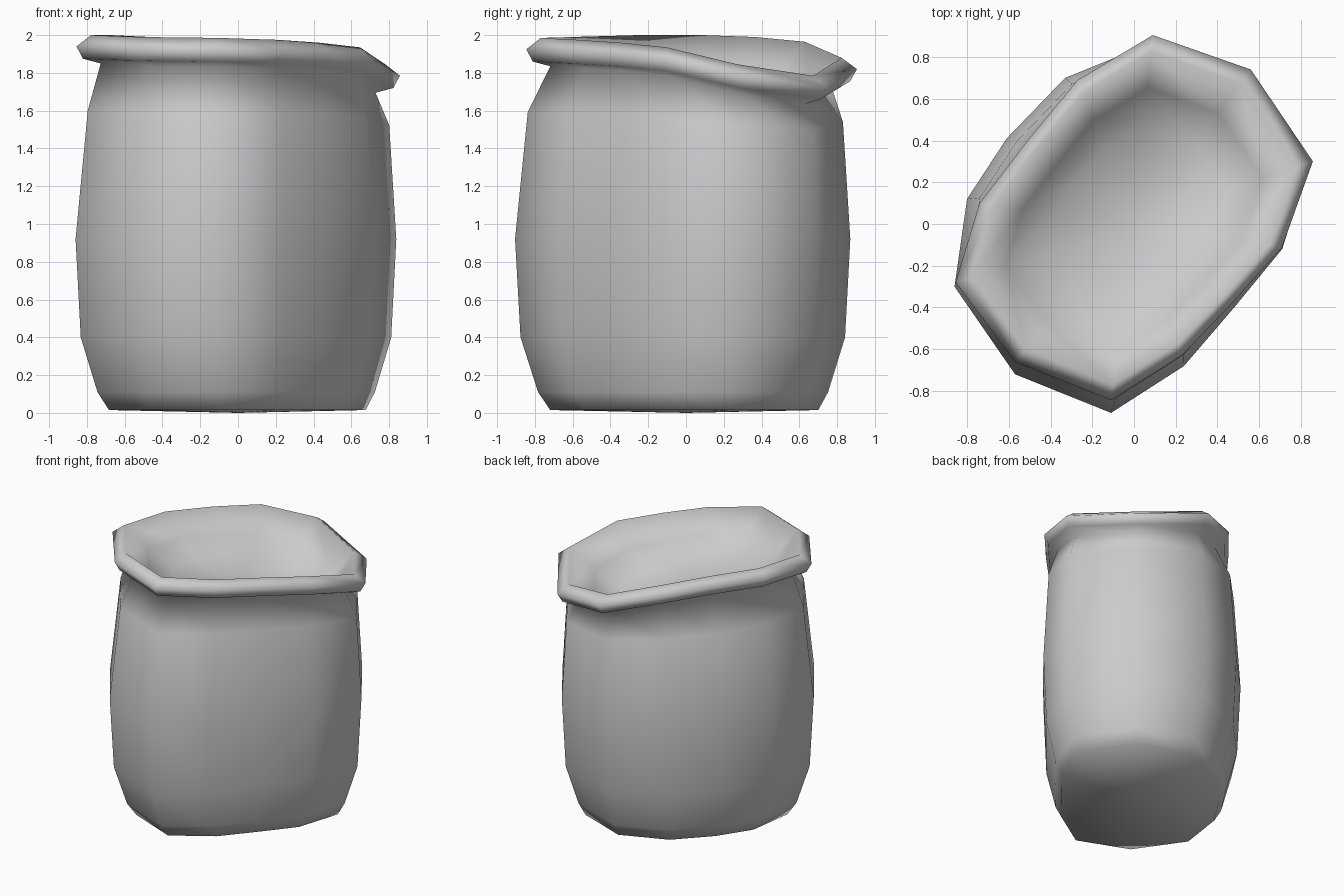
import bpy, bmesh
from mathutils import Vector

if "Cube" in bpy.data.objects:
    bpy.data.objects.remove(bpy.data.objects["Cube"])

# Sack cross-section at its widest point
BODY = [(0.09, 0.87), (0.55, 0.70), (0.838, 0.28), (0.71, -0.12), (0.48, -0.40), (0.24, -0.68),
        (-0.11, -0.905), (-0.57, -0.72), (-0.86, -0.30), (-0.80, 0.12), (-0.61, 0.41), (-0.33, 0.70)]
# Sagging mouth: x, y, top height of the rolled rim
RIM = [(0.09, 0.905, 1.88), (0.56, 0.74, 1.785), (0.857, 0.30, 1.845), (0.71, -0.11, 1.935),
       (0.47, -0.38, 1.96), (0.23, -0.63, 1.975), (-0.11, -0.845, 1.985), (-0.57, -0.66, 1.99),
       (-0.855, -0.28, 2.0), (-0.74, 0.10, 2.0), (-0.51, 0.40, 1.99), (-0.27, 0.69, 1.965)]


def body_ring(scale, z, sag=0.0, shift=0.0):
    return [Vector((x * scale + shift, y * scale + shift, z - (2 - r[2]) * sag))
            for (x, y), r in zip(BODY, RIM)]


def rim_ring(scale, drop):
    return [Vector((x * scale, y * scale, top - drop)) for x, y, top in RIM]


rings = [
    # outer wall
    body_ring(0.80, 0.015, shift=0.005), body_ring(0.865, 0.11), body_ring(0.968, 0.40),
    body_ring(1.0, 0.92), body_ring(0.94, 1.60, 0.5, 0.013),
    # rolled rim
    rim_ring(0.85, 0.15), rim_ring(0.96, 0.125), rim_ring(1.0, 0.06),
    rim_ring(0.91, 0.0),
    # inside of the mouth, dipping to the contents
    rim_ring(0.72, 0.16), rim_ring(0.52, 0.26),
]

bm = bmesh.new()
loops = [[bm.verts.new(p) for p in ring] for ring in rings]
n = len(BODY)
for lo, hi in zip(loops, loops[1:]):
    for i in range(n):
        j = (i + 1) % n
        bm.faces.new((lo[i], lo[j], hi[j], hi[i]))

# underside and surface of the contents
for loop, z in ((loops[0], 0.0), (loops[-1], 1.66)):
    centre = bm.verts.new((0, 0, z))
    for i in range(n):
        bm.faces.new((loop[i], loop[(i + 1) % n], centre))
bmesh.ops.recalc_face_normals(bm, faces=bm.faces)
for f in bm.faces:
    f.smooth = True

mesh = bpy.data.meshes.new("open_sack")
bm.to_mesh(mesh)
bm.free()
sack = bpy.data.objects.new("open_sack", mesh)
bpy.context.collection.objects.link(sack)
